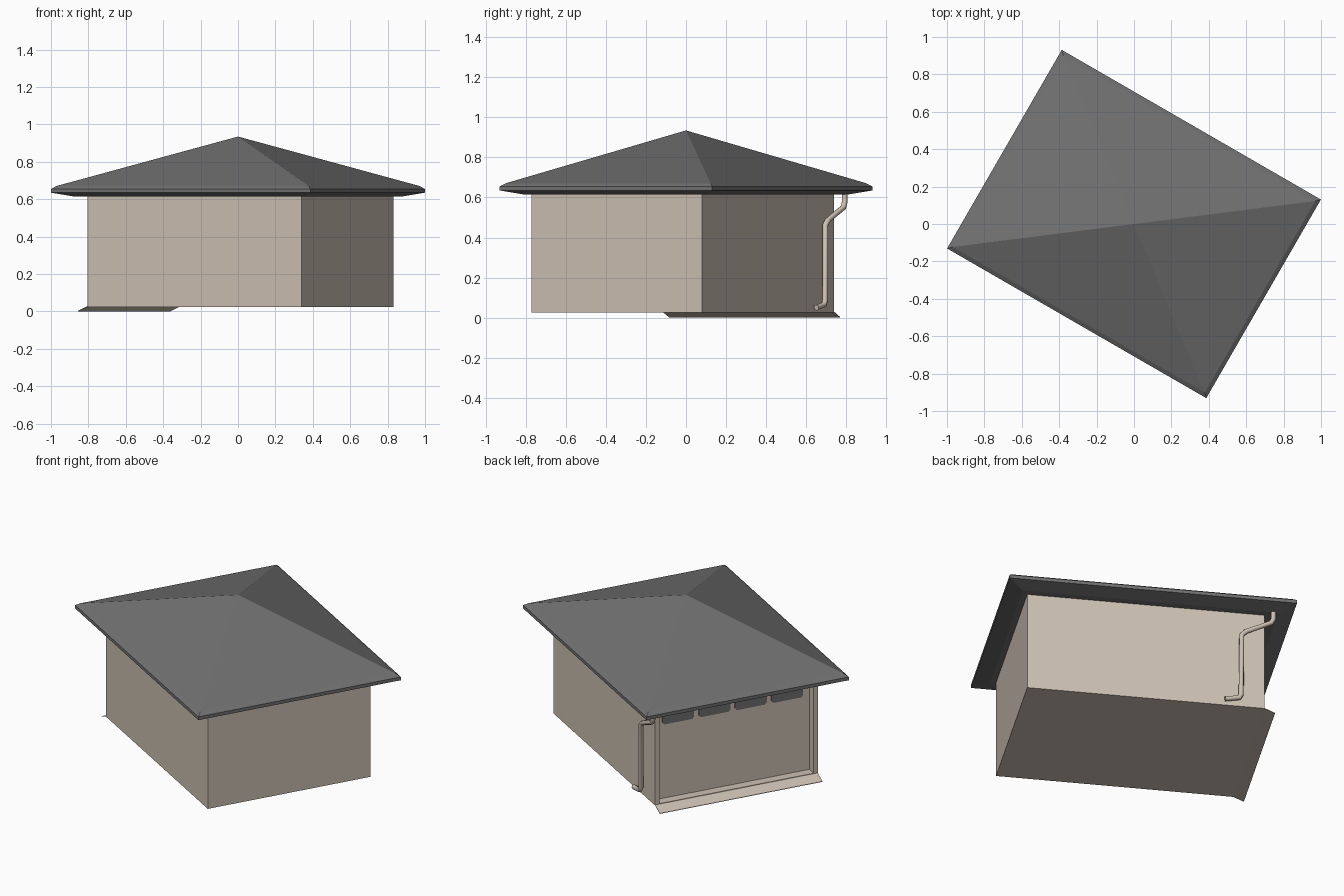
import bpy, bmesh, math

if "Cube" in bpy.data.objects:
    bpy.data.objects.remove(bpy.data.objects["Cube"])

TURN = math.radians(-30)  # whole building is turned about z


def material(name, rgb):
    m = bpy.data.materials.new(name)
    m.diffuse_color = (*rgb, 1)
    m.use_nodes = True
    m.node_tree.nodes["Principled BSDF"].inputs["Base Color"].default_value = m.diffuse_color
    return m


BEIGE = material("beige_render", (0.61, 0.53, 0.45))
GREY = material("slate_grey", (0.165, 0.165, 0.165))


def finish(name, data, mat):
    obj = bpy.data.objects.new(name, data)
    bpy.context.collection.objects.link(obj)
    data.materials.append(mat)
    obj.rotation_euler.z = TURN
    return obj


def from_bmesh(name, bm, mat):
    bmesh.ops.recalc_face_normals(bm, faces=bm.faces[:])
    me = bpy.data.meshes.new(name)
    bm.to_mesh(me)
    bm.free()
    return finish(name, me, mat)


# Walls: box with the door recess pushed into one end
X0, X1, Y0, Y1, Z0, Z1 = -0.64, 0.68, -0.50, 0.485, 0.025, 0.617
bm = bmesh.new()
bmesh.ops.create_cube(bm, size=1)
for v in bm.verts:
    v.co = (X0 if v.co.x < 0 else X1, Y0 if v.co.y < 0 else Y1,
            Z0 if v.co.z < 0 else Z1)
bmesh.ops.recalc_face_normals(bm, faces=bm.faces[:])
door = min(bm.faces, key=lambda f: f.calc_center_median().x)
bmesh.ops.inset_individual(bm, faces=[door], thickness=0.037)
for v in door.verts:
    if v.co.z < 0.3:
        v.co.z = 0.032
new = bmesh.ops.extrude_discrete_faces(bm, faces=[door])["faces"][0]
for v in new.verts:
    v.co.x += 0.055
from_bmesh("walls_and_door", bm, BEIGE)

# Door windows: thin plates with clipped lower corners
bm = bmesh.new()
for i in range(4):
    c, w = -0.008 + (i - 1.5) * 0.22, 0.096
    pts = [(-w, 0.57), (w, 0.57), (w, 0.492), (w - 0.012, 0.48),
           (-w + 0.012, 0.48), (-w, 0.492)]
    f = bm.faces.new([bm.verts.new((X0 + 0.055, c + y, z)) for y, z in pts])
    ext = bmesh.ops.extrude_face_region(bm, geom=[f])["geom"]
    for v in ext:
        if isinstance(v, bmesh.types.BMVert):
            v.co.x -= 0.006
from_bmesh("door_windows", bm, GREY)

# Ramp: thin wedge sloping from the door to the ground
bm = bmesh.new()
ends = [[bm.verts.new((x, y, z)) for x, z in
         [(X0, 0.029), (X0, 0.025), (-0.70, 0.0), (-0.70, 0.003)]]
        for y in (Y0, Y1)]
bm.faces.new(ends[0])
bm.faces.new(ends[1])
for i in range(4):
    j = (i + 1) % 4
    bm.faces.new([ends[0][i], ends[0][j], ends[1][j], ends[1][i]])
from_bmesh("ramp", bm, BEIGE)

# Roof: stacked rectangular rings (inset, height) closed by an apex
bm = bmesh.new()
rings = []
for d, z in [(0.088, 0.615), (0.0, 0.635), (0.0, 0.655), (0.022, 0.671)]:
    a, b = 0.80 - d, 0.613 - d
    rings.append([bm.verts.new((sx * a, sy * b, z))
                  for sx, sy in [(-1, -1), (1, -1), (1, 1), (-1, 1)]])
bm.faces.new(rings[0])
apex = bm.verts.new((0, 0, 0.935))
for i in range(4):
    j = (i + 1) % 4
    for lo, hi in zip(rings, rings[1:]):
        bm.faces.new([lo[i], lo[j], hi[j], hi[i]])
    bm.faces.new([rings[-1][i], rings[-1][j], apex])
from_bmesh("roof", bm, GREY)

# Downpipe on the long wall next to the door end
path = [(-0.685, 0.52, 0.63), (-0.685, 0.52, 0.575), (-0.672, 0.52, 0.55),
        (-0.535, 0.511, 0.488), (-0.51, 0.51, 0.463), (-0.507, 0.51, 0.085),
        (-0.495, 0.51, 0.064), (-0.418, 0.51, 0.05)]
cu = bpy.data.curves.new("downpipe", "CURVE")
cu.dimensions = "3D"
cu.bevel_depth = 0.0145
cu.bevel_resolution = 2
cu.use_fill_caps = True
sp = cu.splines.new("POLY")
sp.points.add(len(path) - 1)
for p, co in zip(sp.points, path):
    p.co = (*co, 1)
finish("downpipe", cu, BEIGE)
